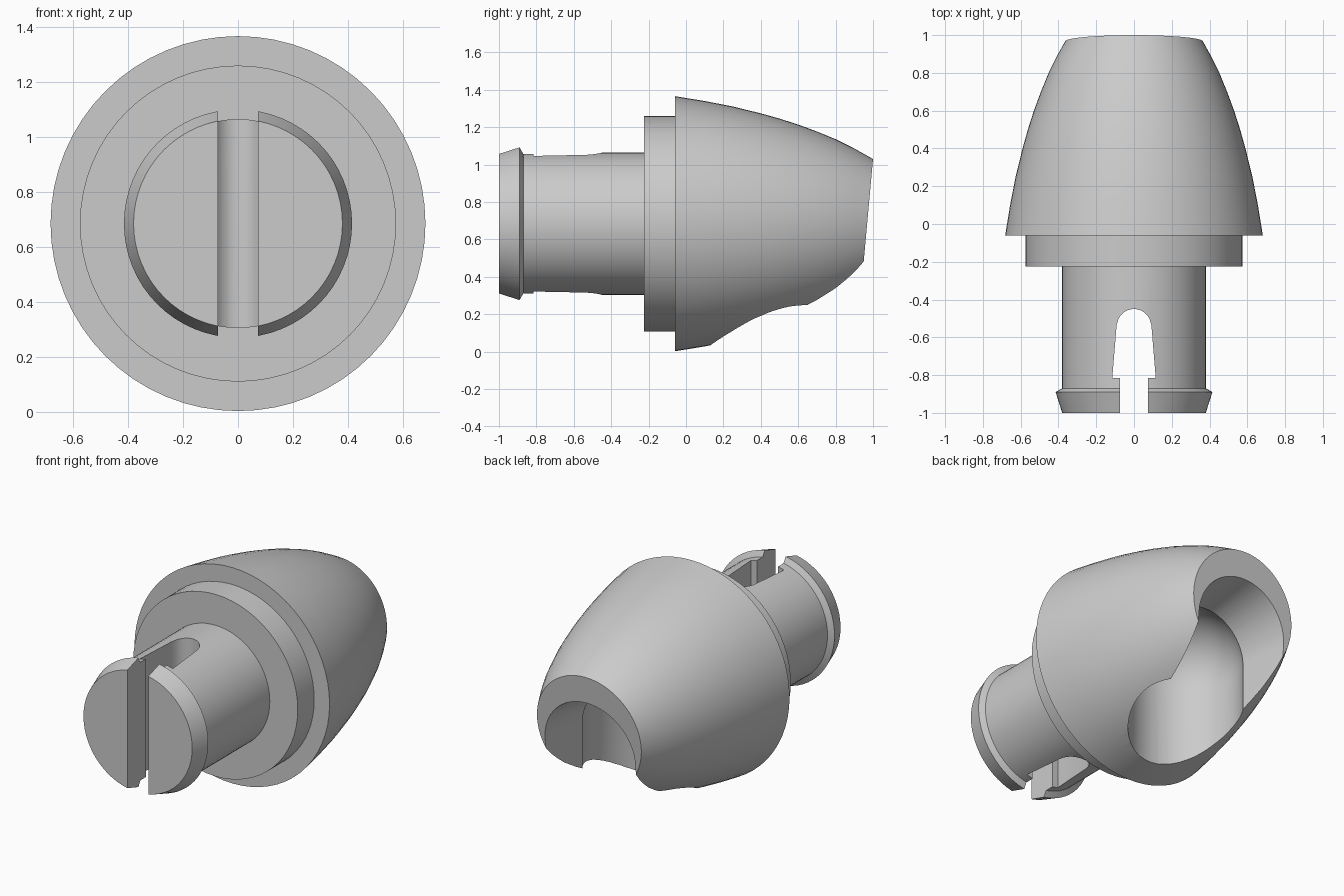
import bpy, bmesh, math
from mathutils import Matrix, Vector

if "Cube" in bpy.data.objects:
    bpy.data.objects.remove(bpy.data.objects["Cube"])

AXIS_Z = 0.684   # height of the long axis
SEGS = 64

grey = bpy.data.materials.new("light_grey")
grey.diffuse_color = (0.6, 0.6, 0.6, 1)
grey.use_nodes = True
grey.node_tree.nodes["Principled BSDF"].inputs["Base Color"].default_value = grey.diffuse_color


def loft(name, rings):
    """Closed solid skinned through matching rings of points."""
    bm = bmesh.new()
    loops = [[bm.verts.new(p) for p in ring] for ring in rings]
    n = len(loops[0])
    for a, b in zip(loops, loops[1:]):
        for i in range(n):
            j = (i + 1) % n
            bm.faces.new((a[i], a[j], b[j], b[i]))
    bm.faces.new(loops[0])
    bm.faces.new(loops[-1])
    bmesh.ops.recalc_face_normals(bm, faces=bm.faces)
    mesh = bpy.data.meshes.new(name)
    bm.to_mesh(mesh)
    bm.free()
    obj = bpy.data.objects.new(name, mesh)
    bpy.context.collection.objects.link(obj)
    mesh.materials.append(grey)
    return obj


def circle(r):
    return [(r * math.cos(2 * math.pi * i / SEGS), r * math.sin(2 * math.pi * i / SEGS))
            for i in range(SEGS)]


def cut(target, cutter):
    cutter.hide_render = True
    mod = target.modifiers.new("cut", 'BOOLEAN')
    mod.operation = 'DIFFERENCE'
    mod.solver = 'EXACT'
    mod.object = cutter
    bpy.context.view_layer.objects.active = target
    bpy.ops.object.modifier_apply(modifier=mod.name)
    bpy.data.objects.remove(cutter)


# Turned body: barbed stem, collar and bullet-shaped head (y, radius)
profile = [(-1.0, 0.38), (-0.89, 0.415), (-0.87, 0.38), (-0.225, 0.38),
           (-0.225, 0.575), (-0.06, 0.575), (-0.06, 0.682),
           (0.1, 0.656), (0.25, 0.627), (0.4, 0.59), (0.5, 0.562), (0.6, 0.53),
           (0.7, 0.493), (0.8, 0.452), (0.9, 0.402), (1.0, 0.346), (1.06, 0.31)]
body = loft("joint_cap", [[(x, y, AXIS_Z + z) for x, z in circle(r)] for y, r in profile])

# Slightly tilted end face
tilt = math.atan2(0.05, 0.55)
face = [(-1, 0, -1), (1, 0, -1), (1, 0, 1), (-1, 0, 1)]
rot = Matrix.Rotation(-tilt, 4, 'X')
end = Vector((0, 1.0, 1.03))
cut(body, loft("end_cutter", [[end + rot @ Vector((x, y + d, z)) for x, y, z in face]
                              for d in (0, 0.5)]))

# Keyhole slot that splits the stem
half = [(0.073, -1.2), (0.073, -0.815), (0.115, -0.815), (0.092, -0.535)]
arc = [(0.09 * math.cos(math.pi * i / 16), -0.54 + 0.09 * math.sin(math.pi * i / 16))
       for i in range(1, 16)]
outline = half + arc + [(-x, y) for x, y in reversed(half)]
cut(body, loft("slot_cutter", [[(x, y, z) for x, y in outline] for z in (-0.3, 1.7)]))

# Ball socket: domed bore opening downwards
SY, SZ, SR = 0.46, 0.54, 0.33
bore = [(-0.3, SR)]
bore += [(SZ + SR * math.sin(a), SR * math.cos(a))
         for a in (math.radians(i * 5.9) for i in range(16))]
cut(body, loft("socket_cutter", [[(x, SY + y, z) for x, y in circle(r)] for z, r in bore]))

# Flared arch-shaped channel from the socket out through the end face
def arch(y):
    w = 0.27 + (y - 0.65) * 0.15
    top = [(w * math.cos(math.pi * i / 32), y, SZ + w * math.sin(math.pi * i / 32))
           for i in range(33)]
    return [(w, y, -0.3)] + top + [(-w, y, -0.3)]

cut(body, loft("channel_cutter", [arch(SY), arch(1.3)]))

bpy.ops.object.select_all(action='DESELECT')
body.select_set(True)
bpy.context.view_layer.objects.active = body
bpy.ops.object.shade_smooth_by_angle(angle=math.radians(20))
